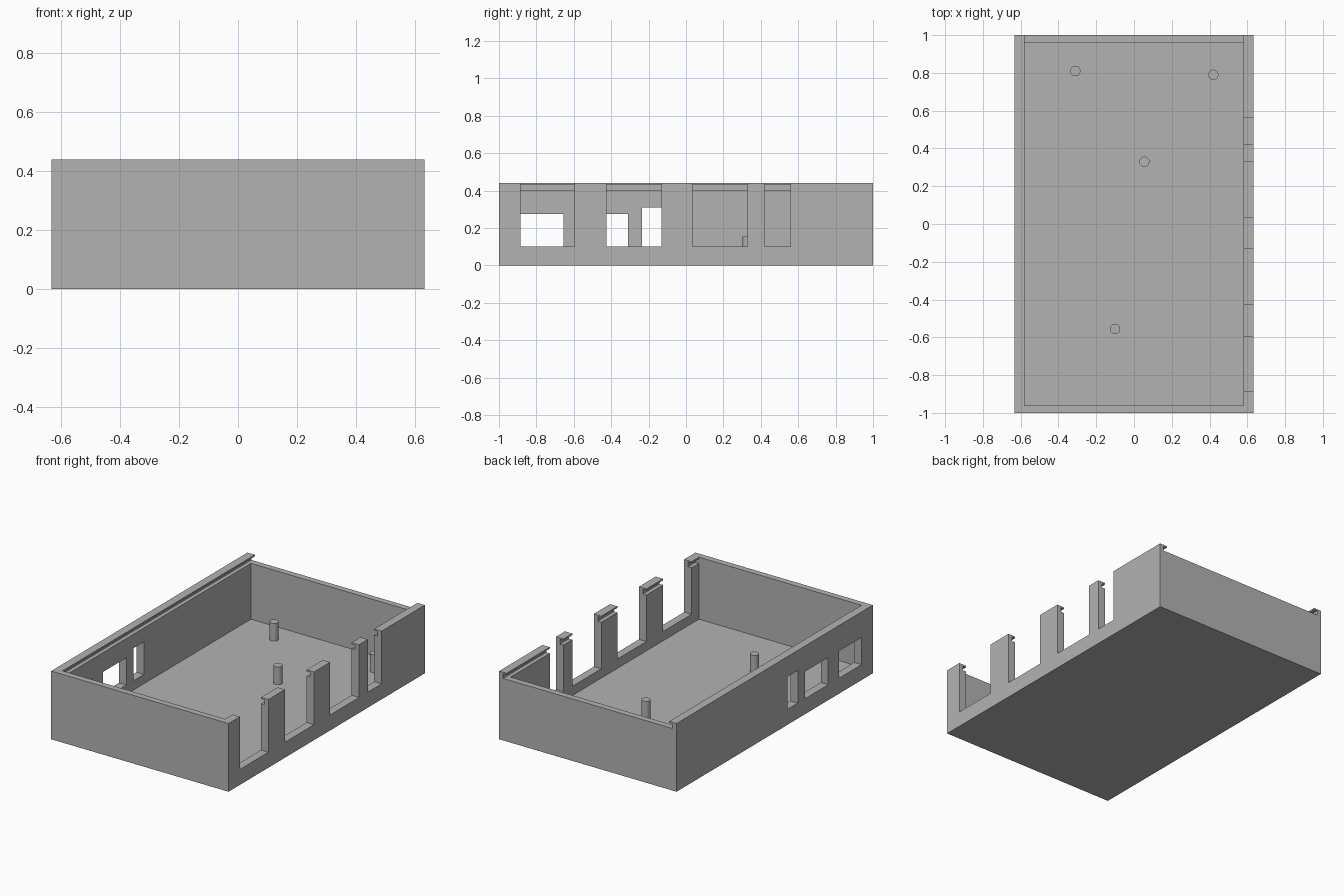
import bpy
import bmesh
from mathutils import Matrix, Vector

default = bpy.data.objects.get("Cube")
if default:
    bpy.data.objects.remove(default, do_unlink=True)

# Overall sizes
HX, HY, TOP = 0.633, 1.0, 0.44
IN_X, IN_Y, FLOOR = 0.58, 0.96, 0.04
SILL, LEDGE, LIP = 0.10, 0.40, 0.43

grey = bpy.data.materials.new("plain_grey")
grey.use_nodes = True
colour = (0.45, 0.45, 0.45, 1)
grey.diffuse_color = colour
grey.node_tree.nodes["Principled BSDF"].inputs["Base Color"].default_value = colour


def finish(name, bm):
    mesh = bpy.data.meshes.new(name)
    bm.to_mesh(mesh)
    bm.free()
    mesh.materials.append(grey)
    obj = bpy.data.objects.new(name, mesh)
    bpy.context.collection.objects.link(obj)
    return obj


def box(name, x, y, z):
    spans = (x, y, z)
    centre = Vector([(a + b) / 2 for a, b in spans])
    size = Vector([b - a for a, b in spans])
    bm = bmesh.new()
    bmesh.ops.create_cube(bm, size=1, matrix=Matrix.Translation(centre) @ Matrix.Diagonal(size).to_4x4())
    return finish(name, bm)


def cut(target, x, y, z):
    cutter = box("cutter", x, y, z)
    cutter.hide_render = True
    mod = target.modifiers.new("cut", 'BOOLEAN')
    mod.operation = 'DIFFERENCE'
    mod.solver = 'EXACT'
    mod.object = cutter
    bpy.context.view_layer.objects.active = target
    bpy.ops.object.modifier_apply(modifier=mod.name)
    bpy.data.objects.remove(cutter, do_unlink=True)


# Tray with cavity
tray = box("case_tray", (-HX, HX), (-HY, HY), (0, TOP))
cut(tray, (-IN_X, IN_X), (-IN_Y, IN_Y), (FLOOR, TOP + 0.1))

# Lowered back wall and side grooves for a sliding lid
cut(tray, (-IN_X, IN_X), (0.9, HY + 0.1), (LEDGE, TOP + 0.1))
cut(tray, (-IN_X - 0.025, IN_X + 0.025), (-IN_Y, HY + 0.1), (LEDGE, LIP))

# Open slots in the left wall
for y in ((-0.885, -0.595), (-0.425, -0.13), (0.035, 0.33), (0.42, 0.56)):
    cut(tray, (0.5, HX + 0.1), y, (SILL, TOP + 0.1))

# Windows in the right wall
for y, head in (((-0.885, -0.655), 0.275), ((-0.545, -0.31), 0.275), ((-0.235, -0.13), 0.31)):
    cut(tray, (-HX - 0.1, -0.5), y, (SILL, head))

# Mounting pegs on the floor
PEG_TOP = 0.155
pegs = ((-0.31, 0.81), (0.42, 0.79), (0.055, 0.33), (-0.10, -0.555))
for number, (x, y) in enumerate(pegs, 1):
    bm = bmesh.new()
    bmesh.ops.create_cone(bm, cap_ends=True, segments=32, radius1=0.027, radius2=0.027,
                          depth=PEG_TOP - FLOOR,
                          matrix=Matrix.Translation((x, y, (PEG_TOP + FLOOR) / 2)))
    peg = finish(f"mounting_peg_{number}", bm)
    bpy.ops.object.select_all(action='DESELECT')
    peg.select_set(True)
    bpy.context.view_layer.objects.active = peg
    bpy.ops.object.shade_smooth_by_angle()
